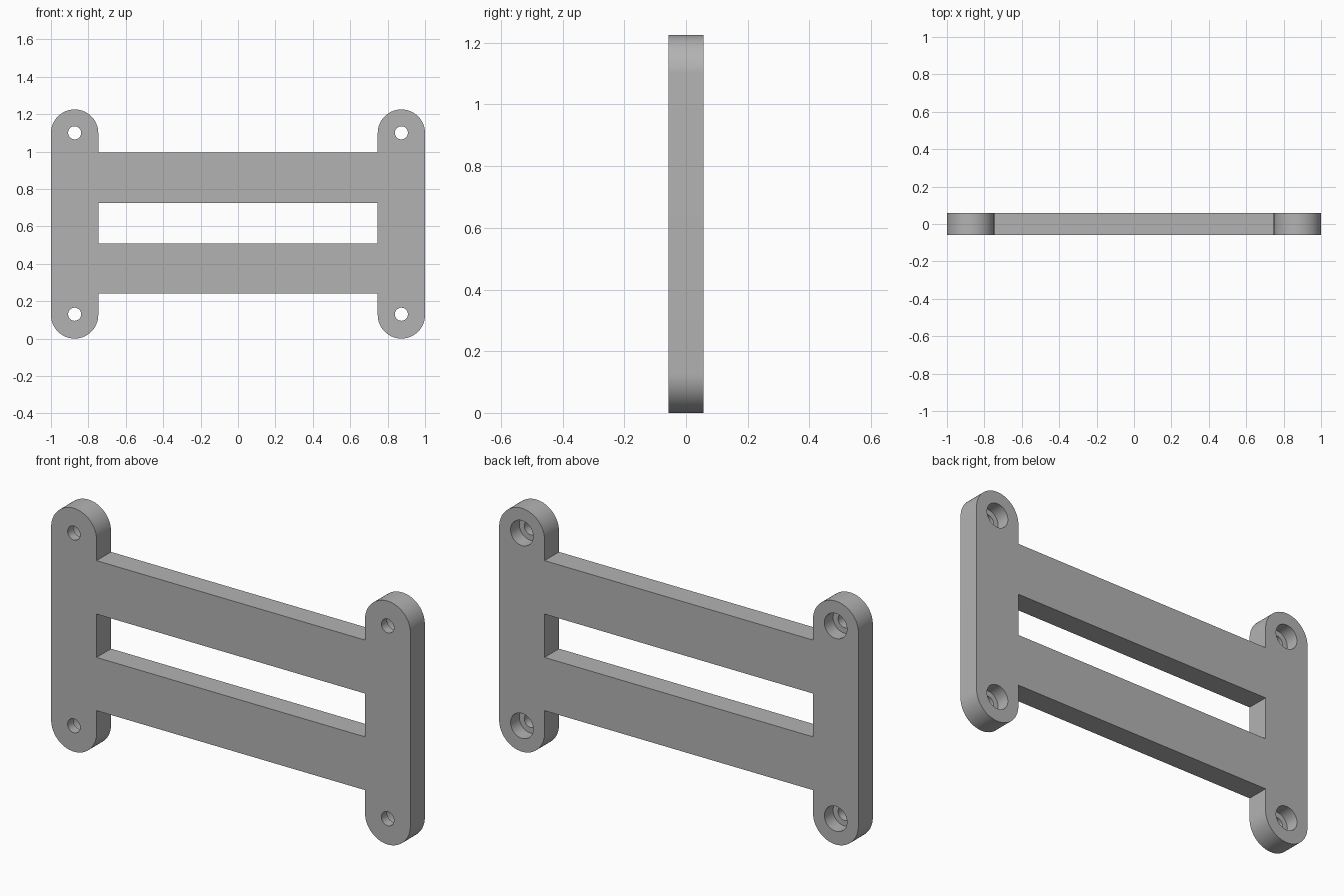
import bpy, bmesh, math

if "Cube" in bpy.data.objects:
    bpy.data.objects.remove(bpy.data.objects["Cube"])

T = 0.0575           # half thickness
R = 0.1265           # end radius of the uprights
H = 1.225            # total height
CX = 1 - R           # upright centre line
INNER = 1 - 2 * R    # inner edge of the uprights
ENDS = (R, H - R)    # centres of the rounded ends
HOLES = (0.13, 1.10) # screw hole heights
LOW, HIGH = 0.24, 0.995
SLOT = (0.508, 0.726)


def finish(bm, name):
    bmesh.ops.recalc_face_normals(bm, faces=bm.faces)
    mesh = bpy.data.meshes.new(name)
    bm.to_mesh(mesh)
    bm.free()
    obj = bpy.data.objects.new(name, mesh)
    bpy.context.collection.objects.link(obj)
    return obj


def extrude_outline(bm, points, y0, y1):
    face = bm.faces.new([bm.verts.new((x, y0, z)) for x, z in points])
    out = bmesh.ops.extrude_face_region(bm, geom=[face])
    for v in out["geom"]:
        if isinstance(v, bmesh.types.BMVert):
            v.co.y = y1


def arc(cx, cz, r, a0, a1, n):
    return [(cx + r * math.cos(a0 + (a1 - a0) * i / n),
             cz + r * math.sin(a0 + (a1 - a0) * i / n)) for i in range(n + 1)]


# plate outline: right half, then its mirror image
right = [(INNER, LOW)]
right += arc(CX, ENDS[0], R, math.pi, 2 * math.pi, 32)
right += arc(CX, ENDS[1], R, 0, math.pi, 32)
right += [(INNER, HIGH)]
left = [(-x, z) for x, z in reversed(right)]
bm = bmesh.new()
extrude_outline(bm, right + left, -T, T)
plate = finish(bm, "mounting_plate")

# cutter for the long slot between the two crossbars
bm = bmesh.new()
extrude_outline(bm, [(-INNER, SLOT[0]), (INNER, SLOT[0]),
                     (INNER, SLOT[1]), (-INNER, SLOT[1])], -0.2, 0.2)

# stepped cutters: narrow through hole, wide counterbore at the back
N = 40
STEPS = ((0.035, -0.2), (0.035, -0.012), (0.063, -0.012), (0.063, 0.2))
for cx in (-CX, CX):
    for cz in HOLES:
        rings = [[bm.verts.new((x, y, z)) for x, z in
                  arc(cx, cz, r, 0, 2 * math.pi, N)[:-1]] for r, y in STEPS]
        for a, b in zip(rings, rings[1:]):
            for i in range(N):
                j = (i + 1) % N
                bm.faces.new((a[i], a[j], b[j], b[i]))
        bm.faces.new(rings[0])
        bm.faces.new(rings[-1])
cutter = finish(bm, "hole_cutter")
cutter.hide_render = True

# cut, then remove the cutter
mod = plate.modifiers.new("holes", "BOOLEAN")
mod.operation = "DIFFERENCE"
mod.solver = "EXACT"
mod.object = cutter
bpy.context.view_layer.objects.active = plate
plate.select_set(True)
cutter.select_set(False)
bpy.ops.object.modifier_apply(modifier=mod.name)
bpy.data.objects.remove(cutter)

# plain grey finish
grey = bpy.data.materials.new("grey")
grey.diffuse_color = (0.45, 0.45, 0.45, 1)
grey.use_nodes = True
grey.node_tree.nodes["Principled BSDF"].inputs["Base Color"].default_value = grey.diffuse_color
plate.data.materials.clear()
plate.data.materials.append(grey)
bpy.ops.object.shade_smooth_by_angle(angle=math.radians(30))
